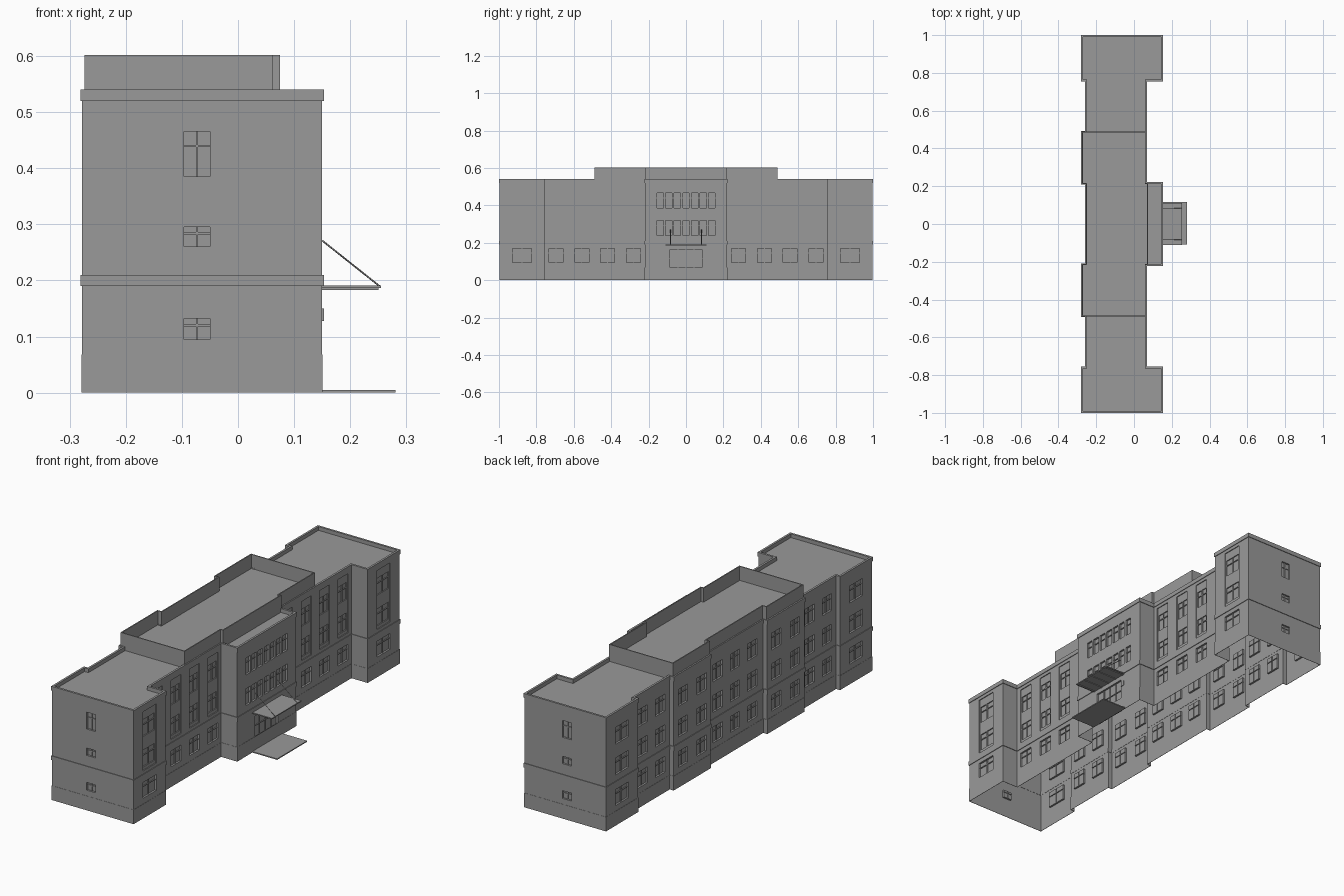
import bpy
import bmesh
from mathutils import Vector

if "Cube" in bpy.data.objects:
    bpy.data.objects.remove(bpy.data.objects["Cube"], do_unlink=True)

grey = bpy.data.materials.new("plain grey")
grey.use_nodes = True
COLOUR = (0.32, 0.32, 0.32, 1)
grey.diffuse_color = COLOUR
grey.node_tree.nodes["Principled BSDF"].inputs["Base Color"].default_value = COLOUR


def finish(bm, name):
    bmesh.ops.remove_doubles(bm, verts=bm.verts, dist=0.00001)
    mesh = bpy.data.meshes.new(name)
    bm.to_mesh(mesh)
    bm.free()
    mesh.materials.append(grey)
    obj = bpy.data.objects.new(name, mesh)
    bpy.context.collection.objects.link(obj)
    return obj


def quad(bm, *points):
    bm.faces.new([bm.verts.new(p) for p in points])


def box(name, x0, x1, y0, y1, z0, z1):
    bm = bmesh.new()
    bmesh.ops.create_cube(bm, size=1)
    for v in bm.verts:
        v.co = ((x0 + x1) / 2 + v.co.x * (x1 - x0),
                (y0 + y1) / 2 + v.co.y * (y1 - y0),
                (z0 + z1) / 2 + v.co.z * (z1 - z0))
    return finish(bm, name)


def mirrored(front, back):
    """Closed outline from the front half and back half, mirrored in y."""
    front_far = [(x, -y) for x, y in reversed(front)]
    back_far = [(x, -y) for x, y in reversed(back)]
    return [Vector((x, y, 0)) for x, y in front + front_far + back + back_far]


def offset(outline, d):
    """Push a square-cornered outline outward by d."""
    result = []
    for i, p in enumerate(outline):
        a = (p - outline[i - 1]).normalized()
        b = (outline[(i + 1) % len(outline)] - p).normalized()
        result.append(p + d * (Vector((a.y, -a.x, 0)) + Vector((b.y, -b.x, 0))))
    return result


def ring(name, outline, out, inn, z0, z1):
    """Band round the building with a square section."""
    bm = bmesh.new()
    o, i = offset(outline, out), offset(outline, inn)
    section = [(o, z0), (o, z1), (i, z1), (i, z0)]
    n = len(outline)
    for k in range(n):
        m = (k + 1) % n
        for s in range(4):
            (la, za), (lb, zb) = section[s], section[(s + 1) % 4]
            quad(bm, (*la[k].xy, za), (*la[m].xy, za), (*lb[m].xy, zb), (*lb[k].xy, zb))
    return finish(bm, name)


def deck(name, outline, z):
    bm = bmesh.new()
    bm.faces.new([bm.verts.new((p.x, p.y, z)) for p in outline])
    return finish(bm, name)


def panel(bm, p, q, top, rects):
    """Wall from p to q; rects (u0, u1, z0, z1, depth) sink areas, last wins."""
    length = (q - p).length
    d = (q - p) / length
    n = Vector((d.y, -d.x, 0))
    us = sorted({0, length} | {round(u, 5) for r in rects for u in r[:2]})
    zs = sorted({0, top} | {round(z, 5) for r in rects for z in r[2:4]})

    def depth(i, j):
        u, z = (us[i] + us[i + 1]) / 2, (zs[j] + zs[j + 1]) / 2
        value = 0
        for r in rects:
            if r[0] < u < r[1] and r[2] < z < r[3]:
                value = r[4]
        return value

    def at(u, z, inward):
        return p + d * u - n * inward + Vector((0, 0, z))

    for i in range(len(us) - 1):
        for j in range(len(zs) - 1):
            u0, u1, z0, z1 = us[i], us[i + 1], zs[j], zs[j + 1]
            a = depth(i, j)
            quad(bm, at(u0, z0, a), at(u1, z0, a), at(u1, z1, a), at(u0, z1, a))
            if i + 2 < len(us) and (b := depth(i + 1, j)) != a:
                quad(bm, at(u1, z0, a), at(u1, z0, b), at(u1, z1, b), at(u1, z1, a))
            if j + 2 < len(zs) and (b := depth(i, j + 1)) != a:
                quad(bm, at(u0, z1, a), at(u1, z1, a), at(u1, z1, b), at(u0, z1, b))


def window(c, w, z0, z1, deep=0.009, bars=1):
    """Sunken pane with upright bars and one transom."""
    rects = [(c - w / 2, c + w / 2, z0, z1, deep)]
    for k in range(bars):
        u = c - w / 2 + w * (k + 1) / (bars + 1)
        rects.append((u - 0.002, u + 0.002, z0, z1, deep - 0.004))
    z = z0 + (z1 - z0) * 0.68
    rects.append((c - w / 2, c + w / 2, z - 0.002, z + 0.002, deep - 0.004))
    return rects


ROWS = [(0.095, 0.17), (0.24, 0.32), (0.385, 0.465)]
TOP = 0.53


def column(c, w, tall=False):
    rects = [(c - w / 2, c + w / 2, 0.225, 0.505, 0.004)] if tall else []
    for z0, z1 in ROWS:
        rects += window(c, w - (0.012 if tall and z0 > 0.2 else 0), z0, z1)
    return rects


def openings(p, q):
    """Choose the windows of a wall from its direction and place."""
    mid, length, rects = (p + q) / 2, (q - p).length, []
    if abs(mid.y) > 0.99:                                  # end walls
        c = abs(-0.073 - p.x)
        for z0, z1 in [(0.095, 0.132), (0.26, 0.295), (0.385, 0.465)]:
            rects += window(c, 0.046, z0, z1)
    elif abs(p.x - q.x) > 0.001:                           # short returns
        return rects
    elif mid.x > 0 and abs(mid.y) < 0.01:                  # entrance bay
        for z0, z1 in ROWS[1:]:
            for k in range(7):
                rects += window(length / 2 + (k - 3) * 0.046, 0.034, z0, z1, bars=0)
        rects += window(length / 2, 0.17, 0.006, 0.165, bars=3)
    elif mid.x > 0 and abs(mid.y) > 0.8:                   # front of the end wings
        rects = column(abs(0.877 - abs(p.y)), 0.1, True)
    elif mid.x > 0:                                        # front links
        for y in (0.28, 0.42, 0.557, 0.695):
            rects += column(abs(y - abs(p.y)), 0.075, True)
    else:                                                  # back walls
        for y in (0, 0.13, 0.28, 0.42, 0.56, 0.69, 0.877):
            for c in {p.y - y, p.y + y}:
                if 0.03 < c < length - 0.03:
                    rects += column(c, 0.1 if y > 0.8 else 0.07)
    return rects


# Main walls
plan = mirrored([(0.15, -0.997), (0.15, -0.757), (0.065, -0.757), (0.065, -0.22), (0.15, -0.22)],
                [(-0.278, 0.997), (-0.278, 0.757), (-0.257, 0.757), (-0.257, 0.49),
                 (-0.278, 0.49), (-0.278, 0.212), (-0.257, 0.212)])
bm = bmesh.new()
for k, p in enumerate(plan):
    q = plan[(k + 1) % len(plan)]
    panel(bm, p, q, TOP, openings(p, q))
finish(bm, "walls")

# Bands and roof
ring("plinth", plan, 0.001, -0.0005, 0, 0.068)
ring("string_course", plan, 0.003, -0.001, 0.19, 0.21)
ring("cornice_parapet", plan, 0.003, -0.007, 0.52, 0.54)
deck("main_roof", plan, 0.522)

# Raised attic
attic = mirrored([(0.062, -0.489), (0.062, -0.218), (0.075, -0.218)],
                 [(-0.274, 0.489), (-0.274, 0.212), (-0.254, 0.212)])
ring("attic_parapet", attic, 0, -0.005, 0.522, 0.602)
deck("attic_roof", offset(attic, -0.002), 0.535)

# Entrance: canopy, tie rods, landing and wall plate
box("canopy", 0.15, 0.255, -0.11, 0.11, 0.186, 0.191)
for k in range(5):
    y = -0.1 + k * 0.05
    box("canopy_rib", 0.15, 0.25, y - 0.002, y + 0.002, 0.183, 0.186)
for name, y in (("right_tie_rod", -0.083), ("left_tie_rod", 0.083)):
    curve = bpy.data.curves.new(name, "CURVE")
    curve.dimensions = "3D"
    curve.bevel_depth = 0.0015
    curve.bevel_resolution = 0
    curve.use_fill_caps = True
    path = curve.splines.new("POLY")
    path.points.add(1)
    path.points[0].co = (0.15, y, 0.271, 1)
    path.points[1].co = (0.252, y, 0.19, 1)
    curve.materials.append(grey)
    bpy.context.collection.objects.link(bpy.data.objects.new(name, curve))
box("landing", 0.15, 0.281, -0.108, 0.117, 0, 0.005)
box("wall_plate", 0.15, 0.153, 0.088, 0.108, 0.128, 0.15)
